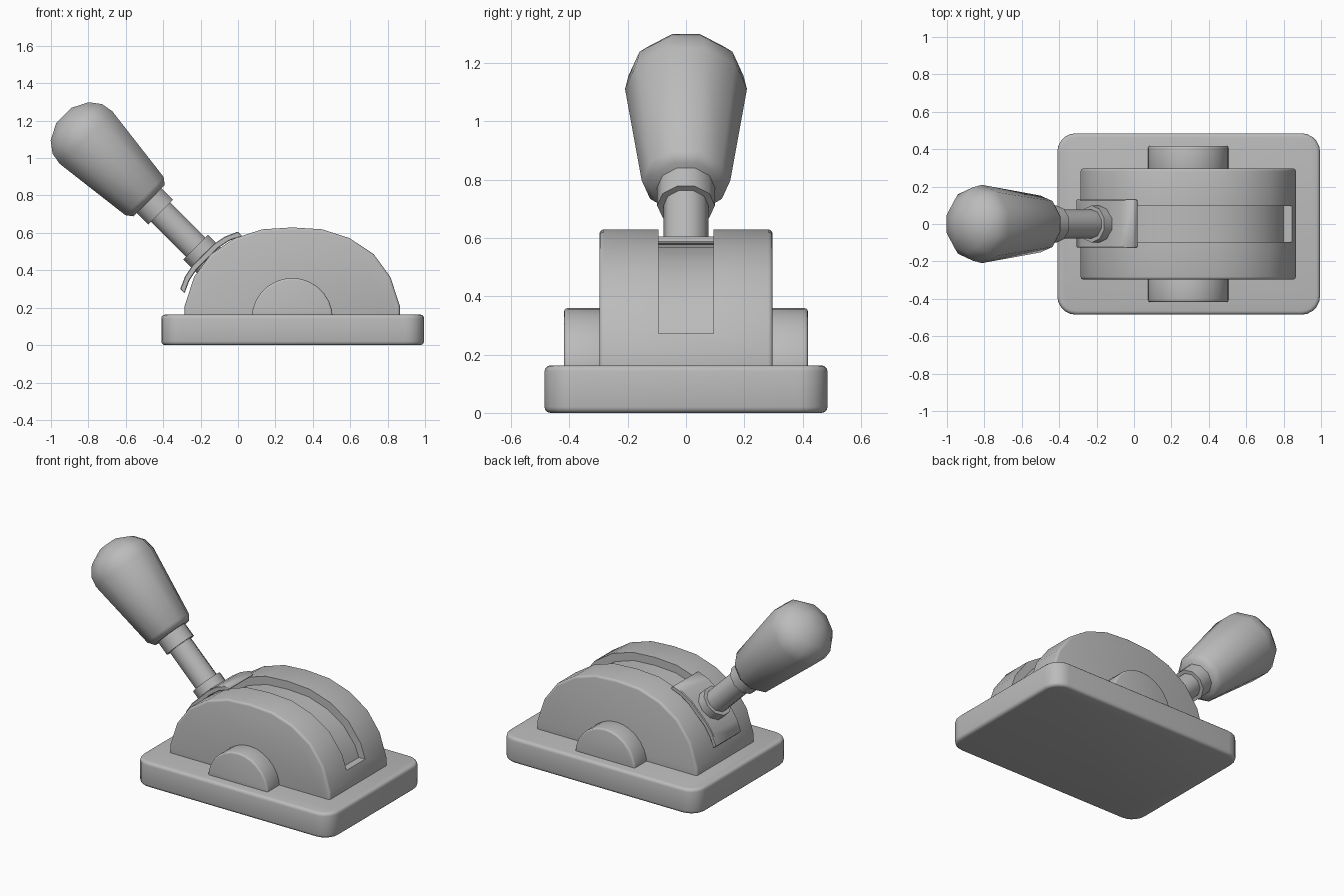
import bpy, bmesh, math
from mathutils import Matrix, Vector

if "Cube" in bpy.data.objects:
    bpy.data.objects.remove(bpy.data.objects["Cube"])

grey = bpy.data.materials.new("grey")
grey.diffuse_color = (0.5, 0.5, 0.5, 1)
grey.use_nodes = True
grey.node_tree.nodes["Principled BSDF"].inputs["Base Color"].default_value = grey.diffuse_color


def finish(name, bm, bevel=0, angle=40, segs=3, cutter=None):
    bmesh.ops.recalc_face_normals(bm, faces=bm.faces)
    me = bpy.data.meshes.new(name)
    bm.to_mesh(me)
    bm.free()
    ob = bpy.data.objects.new(name, me)
    bpy.context.collection.objects.link(ob)
    me.materials.append(grey)
    bpy.ops.object.select_all(action='DESELECT')
    bpy.context.view_layer.objects.active = ob
    ob.select_set(True)
    if bevel:
        m = ob.modifiers.new("round", 'BEVEL')
        m.width, m.segments = bevel, segs
        m.limit_method, m.angle_limit = 'ANGLE', math.radians(60)
        bpy.ops.object.modifier_apply(modifier=m.name)
    if cutter:
        m = ob.modifiers.new("cut", 'BOOLEAN')
        m.object, m.operation, m.solver = cutter, 'DIFFERENCE', 'EXACT'
        bpy.ops.object.modifier_apply(modifier=m.name)
    bpy.ops.object.shade_smooth_by_angle(angle=math.radians(angle))
    return ob


def prism(points, direction):
    """Solid from a flat outline pushed along a direction."""
    bm = bmesh.new()
    f = bm.faces.new([bm.verts.new(p) for p in points])
    r = bmesh.ops.extrude_face_region(bm, geom=[f])
    vs = [v for v in r["geom"] if isinstance(v, bmesh.types.BMVert)]
    bmesh.ops.translate(bm, verts=vs, vec=direction)
    return bm


def slab(pts, y0, y1):
    return prism([(x, y0, z) for x, z in pts], (0, y1 - y0, 0))


def mirrored(half, cx):
    return half + [(2 * cx - x, z) for x, z in reversed(half) if abs(x - cx) > 1e-5]


CX = 0.29

# base plate with rounded corners
r, pts = 0.1, []
for i, (cx, cy) in enumerate([(0.895, 0.385), (-0.31, 0.385), (-0.31, -0.385), (0.895, -0.385)]):
    for k in range(6):
        a = math.pi / 2 * (i + k / 5)
        pts.append((cx + r * math.cos(a), cy + r * math.sin(a), 0))
finish("base", prism(pts, (0, 0, 0.163)), 0.02)

# slot cutter
floor = mirrored([(0.95, 0.75), (0.95, 0.272), (0.8, 0.272), (0.772, 0.345), (0.688, 0.45),
                  (0.575, 0.525), (0.44, 0.568), (CX, 0.577)], CX)
cutter = finish("slot_cutter", slab(floor, -0.095, 0.095))
cutter.hide_render = True
cutter.hide_set(True)

# arched housing
arch = mirrored([(0.865, 0.1), (0.865, 0.21), (0.815, 0.364), (0.725, 0.487),
                 (0.596, 0.572), (0.45, 0.619), (CX, 0.629)], CX)
finish("housing", slab(arch, -0.297, 0.297), 0.015, cutter=cutter)

# half-round side caps
disc = [(CX + 0.217 * math.cos(a), 0.142 + 0.217 * math.sin(a))
        for a in [math.pi * k / 14 for k in range(15)]]
for name, s in (("front_cap", -1), ("back_cap", 1)):
    finish(name, slab(disc, s * 0.28, s * 0.418), 0.012)

# lever frame: axis u leans up-left at 45 degrees, v runs across it
S = math.sqrt(0.5)
U, V = Vector((-S, 0, S)), Vector((S, 0, S))
VC = 0.21

# curved slider plate
top = [(-0.007, 0.43), (0.06, 0.46), (0.13, 0.474), (0.29, 0.474), (0.36, 0.46), (0.428, 0.43)]
outline = top + [(v, u - 0.032) for v, u in reversed(top)]
finish("slider_plate", slab([((u * U + v * V).x, (u * U + v * V).z) for v, u in outline],
                            -0.126, 0.13), 0.004, segs=1)


def turned(name, profile, angle, n=10):
    """Ten-sided turned part along the lever axis, profile of (u, radius)."""
    bm = bmesh.new()
    rings = []
    for u, rad in profile:
        c = u * U + VC * V
        rings.append([bm.verts.new(c + rad * (math.cos(t) * Vector((0, 1, 0)) + math.sin(t) * V))
                      for t in [math.tau * k / n for k in range(n)]])
    for a, b in zip(rings, rings[1:]):
        for k in range(n):
            bm.faces.new((a[k], a[(k + 1) % n], b[(k + 1) % n], b[k]))
    bm.faces.new(rings[0])
    bm.faces.new(rings[-1])
    finish(name, bm, angle=angle)


turned("lower_collar", [(0.42, 0.099), (0.53, 0.099)], 40)
turned("shaft", [(0.45, 0.077), (0.85, 0.077)], 40)
turned("upper_collar", [(0.795, 0.099), (0.91, 0.099)], 40)
turned("knob", [(0.883, 0.125), (0.917, 0.152), (1.36, 0.209), (1.425, 0.197),
                (1.482, 0.152), (1.527, 0.06)], 60)
